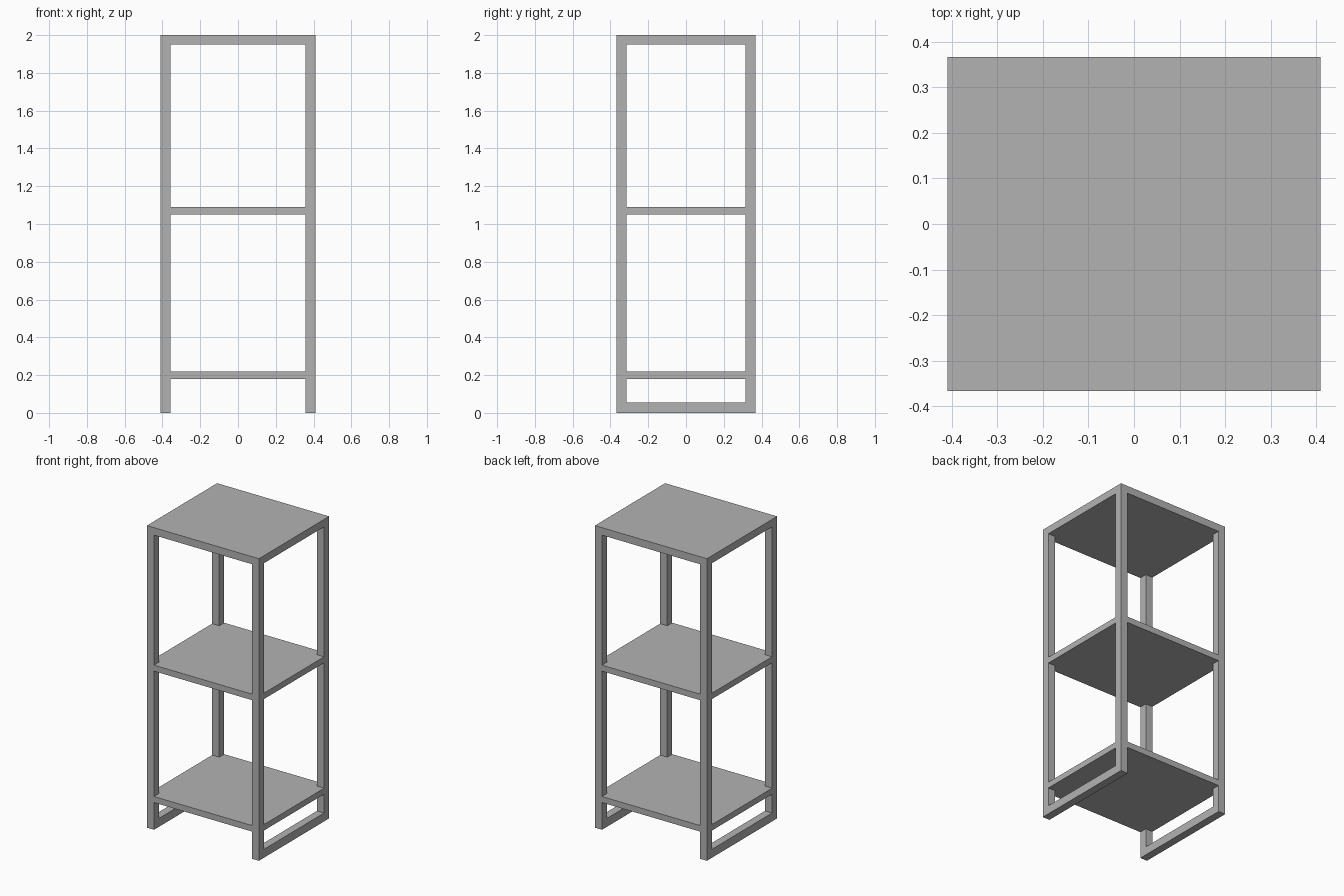
import bpy
import bmesh

default = bpy.data.objects.get("Cube")
if default:
    bpy.data.objects.remove(default, do_unlink=True)

# Overall half sizes and tube widths
HX, HY, HEIGHT = 0.41, 0.367, 2.0
TUBE = 0.052
RAIL = 0.056
TOP = 0.05

grey = bpy.data.materials.new("satin grey")
grey.use_nodes = True
colour = (0.45, 0.45, 0.45, 1)
grey.diffuse_color = colour
grey.node_tree.nodes["Principled BSDF"].inputs["Base Color"].default_value = colour


def extrude_profile(name, points, direction):
    """Fill a closed outline and extrude it along a direction."""
    bm = bmesh.new()
    face = bm.faces.new([bm.verts.new(p) for p in points])
    result = bmesh.ops.extrude_face_region(bm, geom=[face], use_keep_orig=True)
    moved = [v for v in result["geom"] if isinstance(v, bmesh.types.BMVert)]
    bmesh.ops.translate(bm, verts=moved, vec=direction)
    bmesh.ops.recalc_face_normals(bm, faces=bm.faces)
    mesh = bpy.data.meshes.new(name)
    bm.to_mesh(mesh)
    bm.free()
    mesh.materials.append(grey)
    obj = bpy.data.objects.new(name, mesh)
    bpy.context.collection.objects.link(obj)
    return obj


# U-shaped side frames: two legs joined by a floor rail
inner = HY - TUBE
under_top = HEIGHT - TOP
u_shape = [(-HY, 0), (HY, 0), (HY, under_top), (inner, under_top),
           (inner, RAIL), (-inner, RAIL), (-inner, under_top), (-HY, under_top)]
for name, x in (("right_side_frame", -HX), ("left_side_frame", HX - TUBE)):
    extrude_profile(name, [(x, y, z) for y, z in u_shape], (TUBE, 0, 0))

# Shelves notched around the four legs, flush with the frame
ix = HX - TUBE
notched = [(-ix, -HY), (ix, -HY), (ix, -inner), (HX, -inner), (HX, inner), (ix, inner),
           (ix, HY), (-ix, HY), (-ix, inner), (-HX, inner), (-HX, -inner), (-ix, -inner)]
for name, low, high in (("lower_shelf", 0.18, 0.22), ("middle_shelf", 1.05, 1.09)):
    extrude_profile(name, [(x, y, low) for x, y in notched], (0, 0, high - low))

# Top panel covering the frame
corners = [(-HX, -HY), (HX, -HY), (HX, HY), (-HX, HY)]
extrude_profile("top_panel", [(x, y, under_top) for x, y in corners], (0, 0, TOP))
